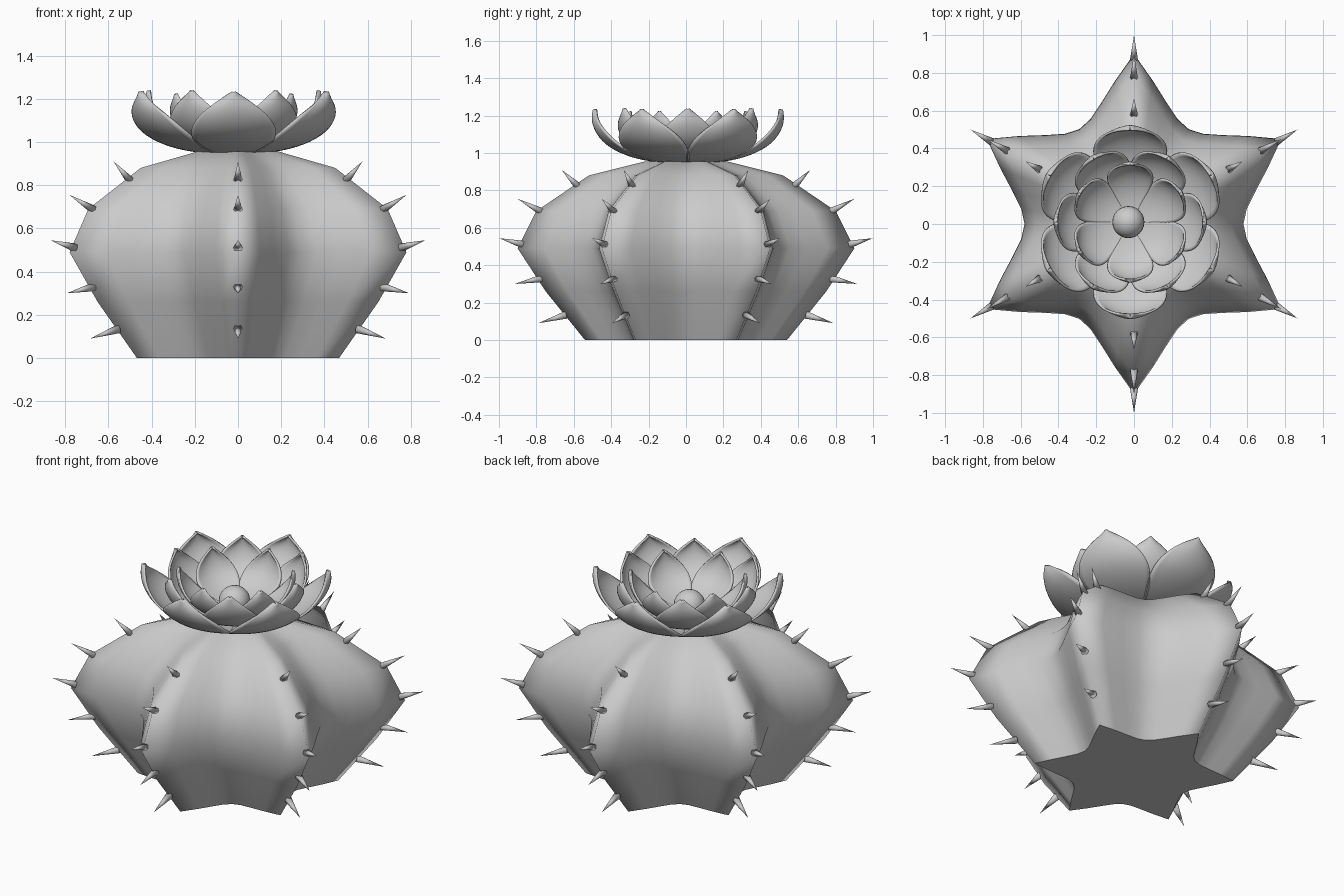
import bpy, bmesh, math
from mathutils import Vector, Matrix

if "Cube" in bpy.data.objects:
    bpy.data.objects.remove(bpy.data.objects["Cube"])

def finish(bm, name, smooth=True):
    bmesh.ops.recalc_face_normals(bm, faces=bm.faces)
    me = bpy.data.meshes.new(name)
    for f in bm.faces:
        f.smooth = smooth
    bm.to_mesh(me)
    bm.free()
    ob = bpy.data.objects.new(name, me)
    bpy.context.collection.objects.link(ob)
    return ob

# Ribbed body: six-pointed star section swept up a ridge profile
N = 48
profile = [(0.54, 0), (0.75, 0.26), (0.90, 0.49), (0.80, 0.69), (0.52, 0.88), (0.22, 0.955)]
bm = bmesh.new()
rings = []
for r, z in profile:
    ring = []
    for i in range(N):
        t = 2 * math.pi * i / N            # measured from a ridge at +y
        k = 1 - 0.356 * abs(math.sin(3 * t)) ** 0.9
        a = t + math.pi / 2
        ring.append(bm.verts.new((r * k * math.cos(a), r * k * math.sin(a), z)))
    rings.append(ring)
for a, b in zip(rings, rings[1:]):
    for i in range(N):
        j = (i + 1) % N
        bm.faces.new((a[i], a[j], b[j], b[i]))
top = bm.verts.new((0, 0, 0.965))
for i in range(N):
    bm.faces.new((rings[-1][i], rings[-1][(i + 1) % N], top))
base = bm.faces.new(rings[0][::-1])
for e in base.edges:
    e.smooth = False
finish(bm, "cactus_body")

# Spines: five per ridge, given as base (r, z) and tip (r, z)
spines = [((0.64, 0.135), (0.79, 0.09)), ((0.77, 0.33), (0.915, 0.30)),
          ((0.87, 0.51), (1.0, 0.545)), ((0.77, 0.685), (0.90, 0.755)),
          ((0.575, 0.82), (0.665, 0.91))]
bm = bmesh.new()
for k in range(6):
    rot = Matrix.Rotation(math.radians(30 + 60 * k), 4, 'Z')
    for (r0, z0), (r1, z1) in spines:
        p, q = Vector((r0, 0, z0)), Vector((r1, 0, z1))
        d = q - p
        m = rot @ Matrix.Translation((p + q) / 2) @ d.to_track_quat('Z', 'Y').to_matrix().to_4x4()
        bmesh.ops.create_cone(bm, cap_ends=True, segments=8, radius1=0.021,
                              radius2=0, depth=d.length, matrix=m)
finish(bm, "spines")

# Flower: three rings of cupped, pointed petals
CX, CY = -0.02, 0.01
# radius, height fraction and half width along one petal
petal = [(0.03, 0.0, 0.02), (0.20, 0.03, 0.11), (0.34, 0.15, 0.19), (0.45, 0.36, 0.225),
         (0.50, 0.62, 0.175), (0.513, 0.82, 0.09), (0.505, 1.0, 0.004)]

def petal_ring(name, scale, z0, z1, start):
    bm = bmesh.new()
    for k in range(6):
        a0 = math.radians(start + 60 * k)
        rows = []
        for r, h, w in petal:
            row = []
            for u in (-1, -0.5, 0, 0.5, 1):
                a = a0 + u * min(w / r, 0.62)
                rr = r * scale * (1 - 0.04 * u * u)
                row.append(bm.verts.new((CX + rr * math.cos(a), CY + rr * math.sin(a),
                                         z0 + (z1 - z0) * h)))
            rows.append(row)
        for a, b in zip(rows, rows[1:]):
            for i in range(4):
                bm.faces.new((a[i], a[i + 1], b[i + 1], b[i]))
    ob = finish(bm, name)
    sub = ob.modifiers.new("smooth", 'SUBSURF')
    sub.levels = sub.render_levels = 2
    sub.boundary_smooth = 'PRESERVE_CORNERS'
    sol = ob.modifiers.new("thickness", 'SOLIDIFY')
    sol.thickness = 0.012
    sol.offset = 0

petal_ring("outer_petals", 1.0, 0.948, 1.23, 30)
petal_ring("middle_petals", 0.79, 0.965, 1.235, 0)
petal_ring("inner_petals", 0.62, 0.985, 1.22, 30)

# Bud in the middle of the flower
bm = bmesh.new()
bmesh.ops.create_uvsphere(bm, u_segments=24, v_segments=12, radius=0.085,
                          matrix=Matrix.Translation((CX - 0.01, CY, 1.03)))
finish(bm, "flower_bud")
